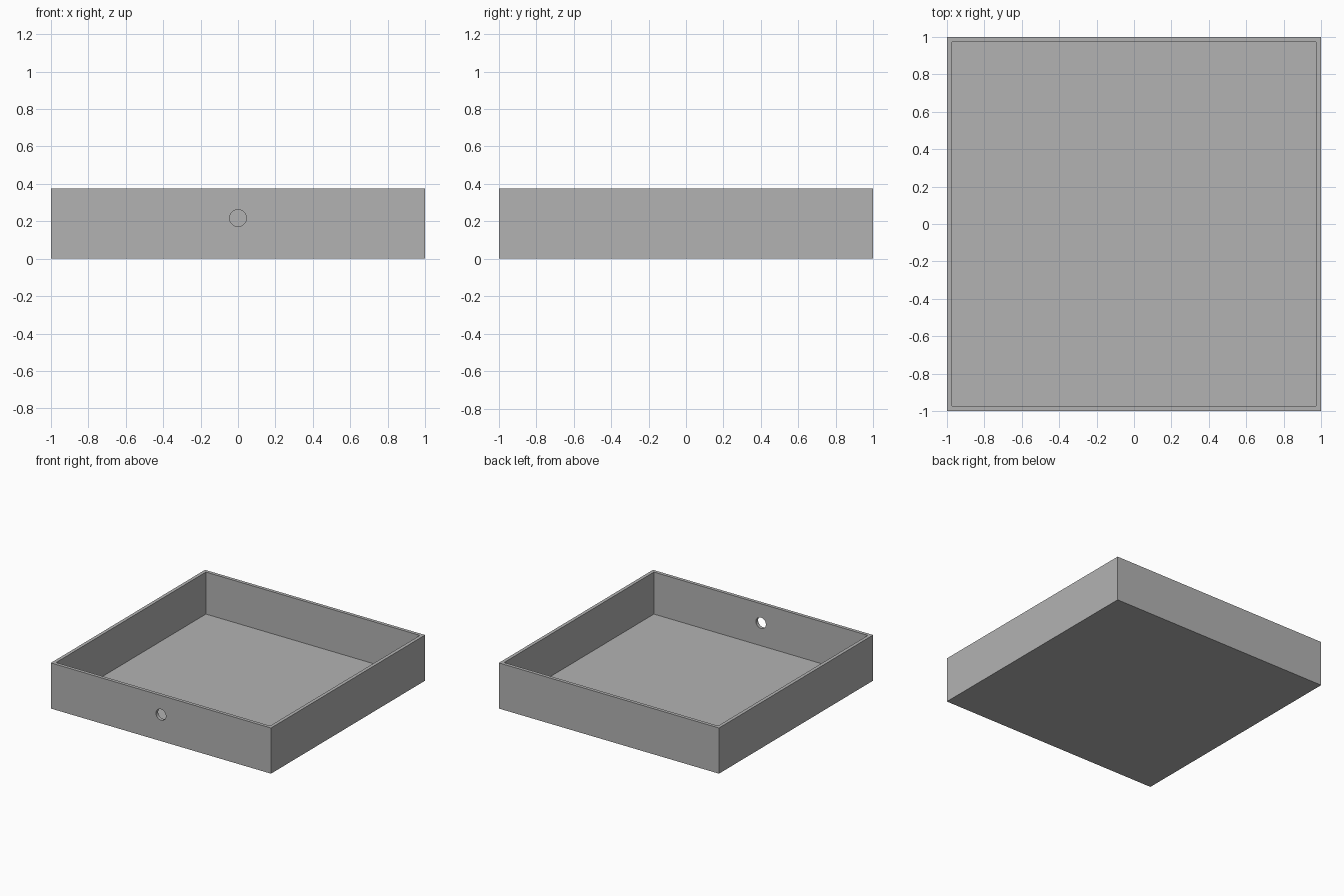
import bpy
import math

cube = bpy.data.objects.get("Cube")
if cube:
    bpy.data.objects.remove(cube, do_unlink=True)

HEIGHT, WALL, FLOOR = 0.375, 0.028, 0.03
HOLE_RADIUS, HOLE_Z = 0.045, 0.217

grey = bpy.data.materials.new("plain grey")
grey.use_nodes = True
colour = (0.45, 0.45, 0.45, 1)
grey.diffuse_color = colour
grey.node_tree.nodes["Principled BSDF"].inputs["Base Color"].default_value = colour


def box(name, size, z):
    bpy.ops.mesh.primitive_cube_add(size=1, location=(0, 0, z))
    obj = bpy.context.object
    obj.name = name
    obj.scale = size
    bpy.ops.object.transform_apply(location=True, rotation=True, scale=True)
    obj.data.materials.append(grey)
    return obj


def cut(target, cutter):
    mod = target.modifiers.new(cutter.name, "BOOLEAN")
    mod.operation = "DIFFERENCE"
    mod.solver = "EXACT"
    mod.object = cutter
    bpy.context.view_layer.objects.active = target
    bpy.ops.object.modifier_apply(modifier=mod.name)
    bpy.data.objects.remove(cutter, do_unlink=True)


# Open square tray
tray = box("tray", (2, 2, HEIGHT), HEIGHT / 2)
inner = 2 - 2 * WALL
cut(tray, box("cavity_cutter", (inner, inner, HEIGHT), FLOOR + HEIGHT / 2))

# Round cable hole through the front wall only
bpy.ops.mesh.primitive_cylinder_add(
    vertices=48, radius=HOLE_RADIUS, depth=0.2,
    location=(0, -1, HOLE_Z), rotation=(math.pi / 2, 0, 0))
hole = bpy.context.object
hole.name = "hole_cutter"
hole.data.materials.append(grey)
cut(tray, hole)

# Smooth hole rim with sharp box edges
bpy.ops.object.select_all(action="DESELECT")
tray.select_set(True)
bpy.context.view_layer.objects.active = tray
bpy.ops.object.shade_smooth_by_angle(angle=math.radians(30))
